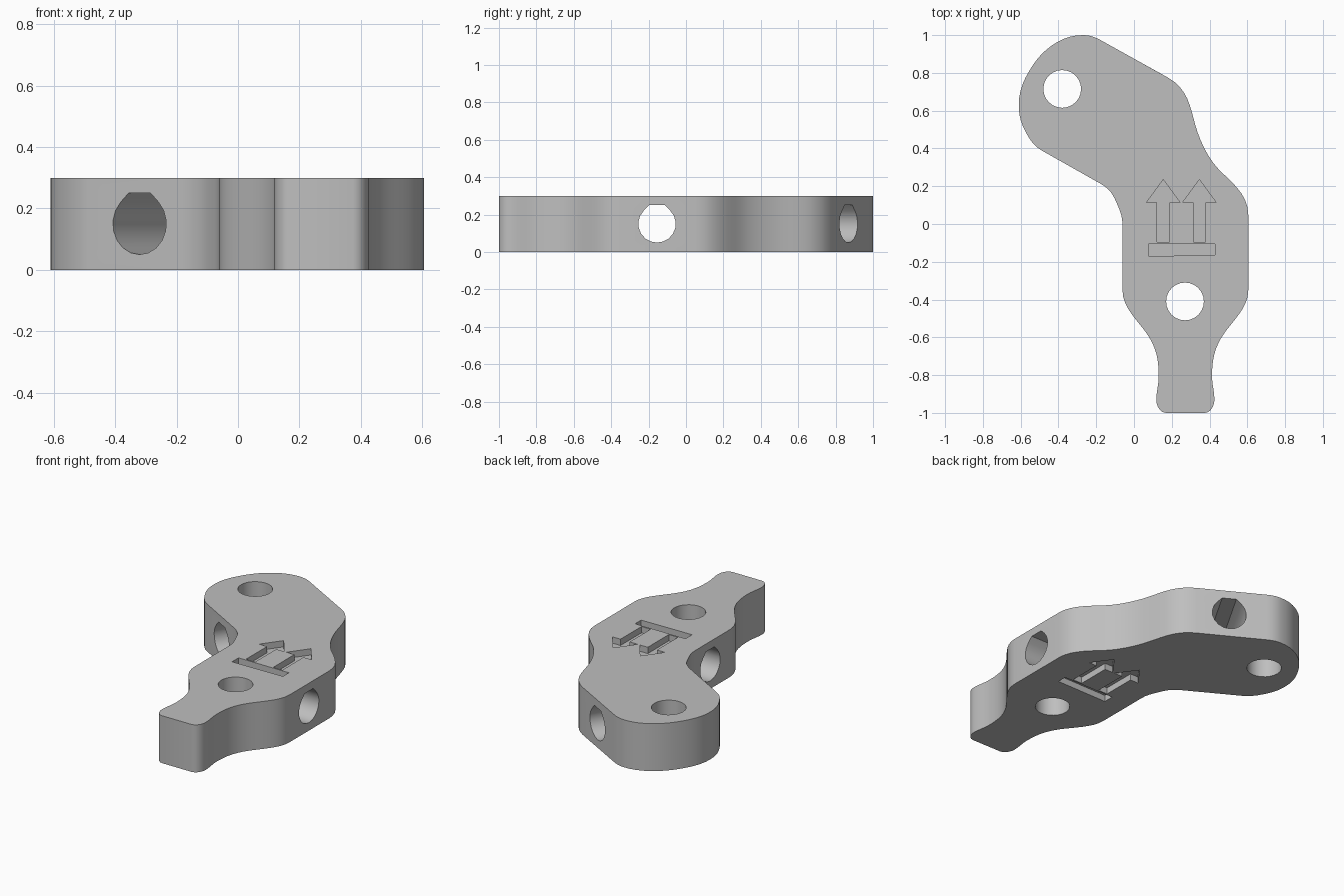
import bpy, bmesh, math
from mathutils import Vector, Matrix

if "Cube" in bpy.data.objects:
    bpy.data.objects.remove(bpy.data.objects["Cube"])

HEIGHT = 0.3
LEG_AXIS = 0.272          # centre line of the straight leg
STEPS = 5

metal = bpy.data.materials.new("plain grey")
metal.diffuse_color = (0.52, 0.52, 0.52, 1)
metal.use_nodes = True
metal.node_tree.nodes["Principled BSDF"].inputs["Base Color"].default_value = metal.diffuse_color


def prism(name, pts, z0, z1):
    """Closed solid from a flat outline between two heights."""
    bm = bmesh.new()
    face = bm.faces.new([bm.verts.new((x, y, z0)) for x, y in pts])
    ext = bmesh.ops.extrude_face_region(bm, geom=[face])
    top = [v for v in ext["geom"] if isinstance(v, bmesh.types.BMVert)]
    bmesh.ops.translate(bm, verts=top, vec=(0, 0, z1 - z0))
    bmesh.ops.recalc_face_normals(bm, faces=bm.faces)
    mesh = bpy.data.meshes.new(name)
    bm.to_mesh(mesh)
    bm.free()
    mesh.materials.append(metal)
    obj = bpy.data.objects.new(name, mesh)
    bpy.context.collection.objects.link(obj)
    return obj


def smooth_outline(anchors):
    """Cubic curve through (x, y, heading in degrees) anchors."""
    pts = []
    for a, b in zip(anchors, anchors[1:] + anchors[:1]):
        p, q = Vector(a[:2]), Vector(b[:2])
        reach = (q - p).length * 0.36
        h1 = p + reach * Vector((math.cos(math.radians(a[2])), math.sin(math.radians(a[2]))))
        h2 = q - reach * Vector((math.cos(math.radians(b[2])), math.sin(math.radians(b[2]))))
        straight = abs((a[2] - b[2]) % 360) < 0.1
        n = 1 if straight else STEPS
        for i in range(n):
            t = i / n
            s = 1 - t
            pts.append(s**3 * p + 3 * s * s * t * h1 + 3 * s * t * t * h2 + t**3 * q)
    return pts


# Outline: outer edge of the arm, leg with mirrored tail, inner edge of the arm
outer = [(-0.27, 1.0, 0), (-0.18, 0.975, -29), (0.18, 0.775, -29), (0.295, 0.63, -72),
         (0.35, 0.45, -67), (0.415, 0.33, -55), (0.515, 0.225, -45), (0.605, 0.05, -90)]
tail = [(0.605, -0.35, -90), (0.535, -0.505, -128), (0.447, -0.63, -116),
        (0.413, -0.8, -91), (0.426, -0.93, -89), (0.375, -1.0, -180)]
tail_mirror = [(2 * LEG_AXIS - x, y, -a) for x, y, a in reversed(tail)]
inner = [(-0.061, 0.0, 90), (-0.1, 0.13, 113), (-0.18, 0.215, 150.5), (-0.49, 0.39, 150.5),
         (-0.58, 0.5, 117), (-0.61, 0.63, 90), (-0.555, 0.81, 59), (-0.435, 0.945, 35)]
body = prism("bracket_body", smooth_outline(outer + tail + tail_mirror + inner), 0, HEIGHT)

cutters = []

# Vertical bolt holes
for x, y in ((-0.38, 0.715), (0.27, -0.41)):
    ring = [(x + 0.1 * math.cos(i * math.tau / 24), y + 0.1 * math.sin(i * math.tau / 24))
            for i in range(24)]
    cutters.append(prism("bolt_hole_cutter", ring, -0.1, HEIGHT + 0.1))

# Cross holes: round below, 45 degree roof ending in a flat at the top
roof = 0.1 * math.tan(math.radians(22.5))
teardrop = [(0.1 * math.cos(a), 0.1 * math.sin(a))
            for a in (math.radians(135 + 270 * i / 14) for i in range(15))]
teardrop += [(roof, 0.1), (-roof, 0.1)]
for x, y, turn in ((0.27, -0.155, 90), (-0.155, 0.581, -30)):
    cutter = prism("cross_hole_cutter", teardrop, -0.6, 0.6)
    cutter.data.transform(Matrix.Translation((x, y, HEIGHT / 2))
                          @ Matrix.Rotation(math.radians(turn), 4, 'Z')
                          @ Matrix.Rotation(math.radians(90), 4, 'X'))
    cutters.append(cutter)


# Engraved arrows and bar on the upper and lower faces
def arrow(cx):
    return [(cx - 0.032, -0.095), (cx + 0.032, -0.095), (cx + 0.032, 0.115), (cx + 0.088, 0.115),
            (cx, 0.235), (cx - 0.088, 0.115), (cx - 0.032, 0.115)]


bar = [(0.077, -0.17), (0.43, -0.165), (0.43, -0.105), (0.077, -0.105)]
for z0, z1 in ((HEIGHT - 0.04, HEIGHT + 0.05), (-0.05, 0.04)):
    for shape in (arrow(0.155), arrow(0.346), bar):
        cutters.append(prism("engraving_cutter", shape, z0, z1))

# Cut everything, then drop the helpers
for c in cutters:
    c.hide_render = True
    mod = body.modifiers.new("cut", 'BOOLEAN')
    mod.operation, mod.solver, mod.object = 'DIFFERENCE', 'EXACT', c
bpy.context.view_layer.objects.active = body
body.select_set(True)
for mod in list(body.modifiers):
    bpy.ops.object.modifier_apply(modifier=mod.name)
for c in cutters:
    bpy.data.objects.remove(c)

bpy.ops.object.select_all(action='DESELECT')
body.select_set(True)
bpy.ops.object.shade_smooth_by_angle(angle=math.radians(25))
